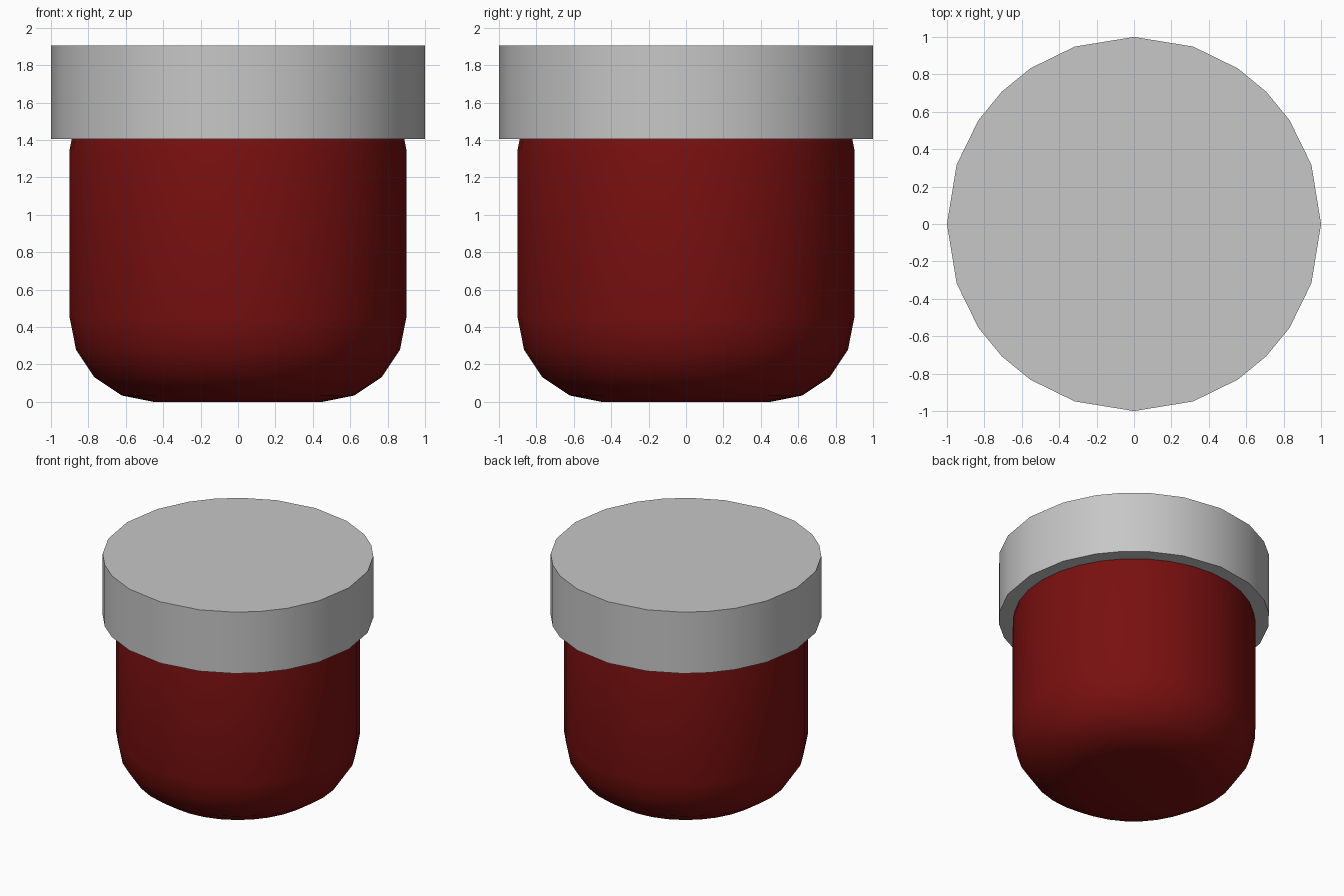
import bpy, bmesh, math

cube = bpy.data.objects.get("Cube")
if cube:
    bpy.data.objects.remove(cube, do_unlink=True)


def make_material(name, color):
    mat = bpy.data.materials.new(name)
    mat.use_nodes = True
    mat.diffuse_color = color
    mat.node_tree.nodes["Principled BSDF"].inputs["Base Color"].default_value = color
    return mat


def lathe(name, profile, angles, mat):
    """Sweep (radius, z) points around z and close both ends with flat discs."""
    bm = bmesh.new()
    rings = [[bm.verts.new((r * math.cos(a), r * math.sin(a), z)) for a in angles]
             for r, z in profile]
    n = len(angles)
    for low, high in zip(rings, rings[1:]):
        for i in range(n):
            j = (i + 1) % n
            bm.faces.new((low[i], low[j], high[j], high[i]))
    bm.faces.new(rings[0][::-1])
    bm.faces.new(rings[-1])
    mesh = bpy.data.meshes.new(name)
    bm.to_mesh(mesh)
    bm.free()
    mesh.materials.append(mat)
    obj = bpy.data.objects.new(name, mesh)
    bpy.context.collection.objects.link(obj)
    bpy.ops.object.select_all(action="DESELECT")
    obj.select_set(True)
    bpy.context.view_layer.objects.active = obj
    bpy.ops.object.shade_smooth_by_angle(angle=math.radians(40))
    return obj


red = make_material("dark red", (0.19, 0.005, 0.005, 1))
grey = make_material("light grey", (0.57, 0.57, 0.57, 1))

# Jar body: straight wall with rounded bottom and shoulder
radius, fillet, height = 0.9, 0.45, 1.8
steps = [math.pi / 2 * i / 4 for i in range(5)]
core = radius - fillet
bottom = [(core + fillet * math.sin(t), fillet - fillet * math.cos(t)) for t in steps]
shoulder = [(r, height - z) for r, z in reversed(bottom)]
lathe("jar_body", bottom + shoulder, [math.tau * i / 32 for i in range(32)], red)

# Lid: sides spaced as a square grid pushed out to a circle
lid_angles = [math.pi / 2 * q + math.atan2(k, 3) for q in range(4) for k in (0, 1, 2)]
lid_angles += [math.pi / 2 * (q + 1) - math.atan2(k, 3) for q in range(4) for k in (3, 2, 1)]
lathe("lid", [(1, 1.405), (1, 1.905)], sorted(lid_angles), grey)
